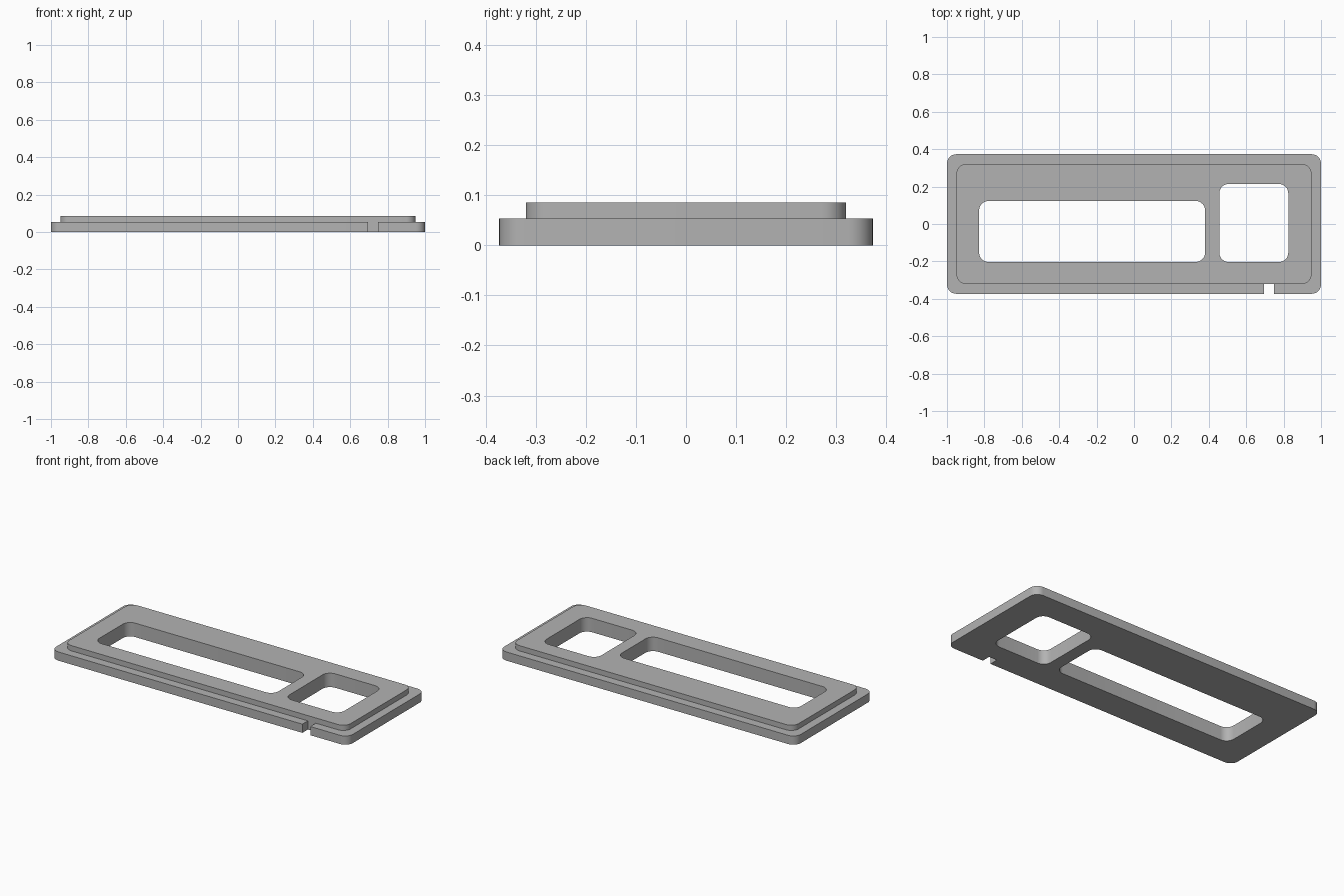
import bpy, bmesh
from math import cos, sin, radians

cube = bpy.data.objects.get("Cube")
if cube:
    bpy.data.objects.remove(cube, do_unlink=True)

FLANGE_TOP, FRAME_TOP = 0.053, 0.085
SLOT_L, SLOT_R = 0.695, 0.749
OUT_Y, STEP_Y = 0.373, 0.32


def rounded_rect(x0, x1, y0, y1, r=0.05, steps=8):
    """Counterclockwise outline, from the lower right corner to the lower left."""
    corners = ((x1 - r, y0 + r, -90), (x1 - r, y1 - r, 0),
               (x0 + r, y1 - r, 90), (x0 + r, y0 + r, 180))
    return [(cx + r * cos(radians(a + 90 * i / steps)),
             cy + r * sin(radians(a + 90 * i / steps)))
            for cx, cy, a in corners for i in range(steps + 1)]


def wall(bm, outline, z0, z1):
    low = [bm.verts.new((x, y, z0)) for x, y in outline]
    high = [bm.verts.new((x, y, z1)) for x, y in outline]
    for i in range(len(outline)):
        bm.faces.new((low[i - 1], low[i], high[i], high[i - 1]))


def cap(bm, outlines, z):
    """Flat face bounded by the first outline, with the others as holes."""
    edges = []
    for outline in outlines:
        vs = [bm.verts.new((x, y, z)) for x, y in outline]
        edges += [bm.edges.new((vs[i - 1], vs[i])) for i in range(len(vs))]
    bmesh.ops.triangle_fill(bm, use_beauty=True, use_dissolve=False,
                            edges=edges, normal=(0, 0, 1))


# Outlines: slotted flange, raised frame, two windows
outer = rounded_rect(-1, 1, -OUT_Y, OUT_Y)
step = rounded_rect(-0.949, 0.949, -STEP_Y, STEP_Y)
slot_out = [(SLOT_L, -OUT_Y), (SLOT_R, -OUT_Y)]
slot_in = [(SLOT_L, -STEP_Y), (SLOT_R, -STEP_Y)]
flange = outer + [slot_out[0]] + slot_in + [slot_out[1]]
frame = step + slot_in
ledge = (outer + [slot_out[0], slot_in[0]] + step[::-1]
         + [slot_in[1], slot_out[1]])
windows = [rounded_rect(-0.828, 0.38, -0.203, 0.123),
           rounded_rect(0.456, 0.825, -0.203, 0.214)]

bm = bmesh.new()
# Side walls
wall(bm, flange, 0, FLANGE_TOP)
wall(bm, frame, FLANGE_TOP, FRAME_TOP)
for window in windows:
    wall(bm, window, 0, FRAME_TOP)
# Underside, ledge and top
cap(bm, [flange] + windows, 0)
cap(bm, [ledge], FLANGE_TOP)
cap(bm, [frame] + windows, FRAME_TOP)
bmesh.ops.remove_doubles(bm, verts=bm.verts, dist=0.0001)
bmesh.ops.recalc_face_normals(bm, faces=bm.faces)

mesh = bpy.data.meshes.new("bezel_plate")
bm.to_mesh(mesh)
bm.free()
plate = bpy.data.objects.new("bezel_plate", mesh)
bpy.context.collection.objects.link(plate)

# Plain grey finish
grey = bpy.data.materials.new("plain_grey")
grey.use_nodes = True
colour = (0.45, 0.45, 0.45, 1)
grey.diffuse_color = colour
grey.node_tree.nodes["Principled BSDF"].inputs["Base Color"].default_value = colour
mesh.materials.append(grey)

bpy.ops.object.select_all(action="DESELECT")
plate.select_set(True)
bpy.context.view_layer.objects.active = plate
bpy.ops.object.shade_smooth_by_angle(angle=radians(30))
